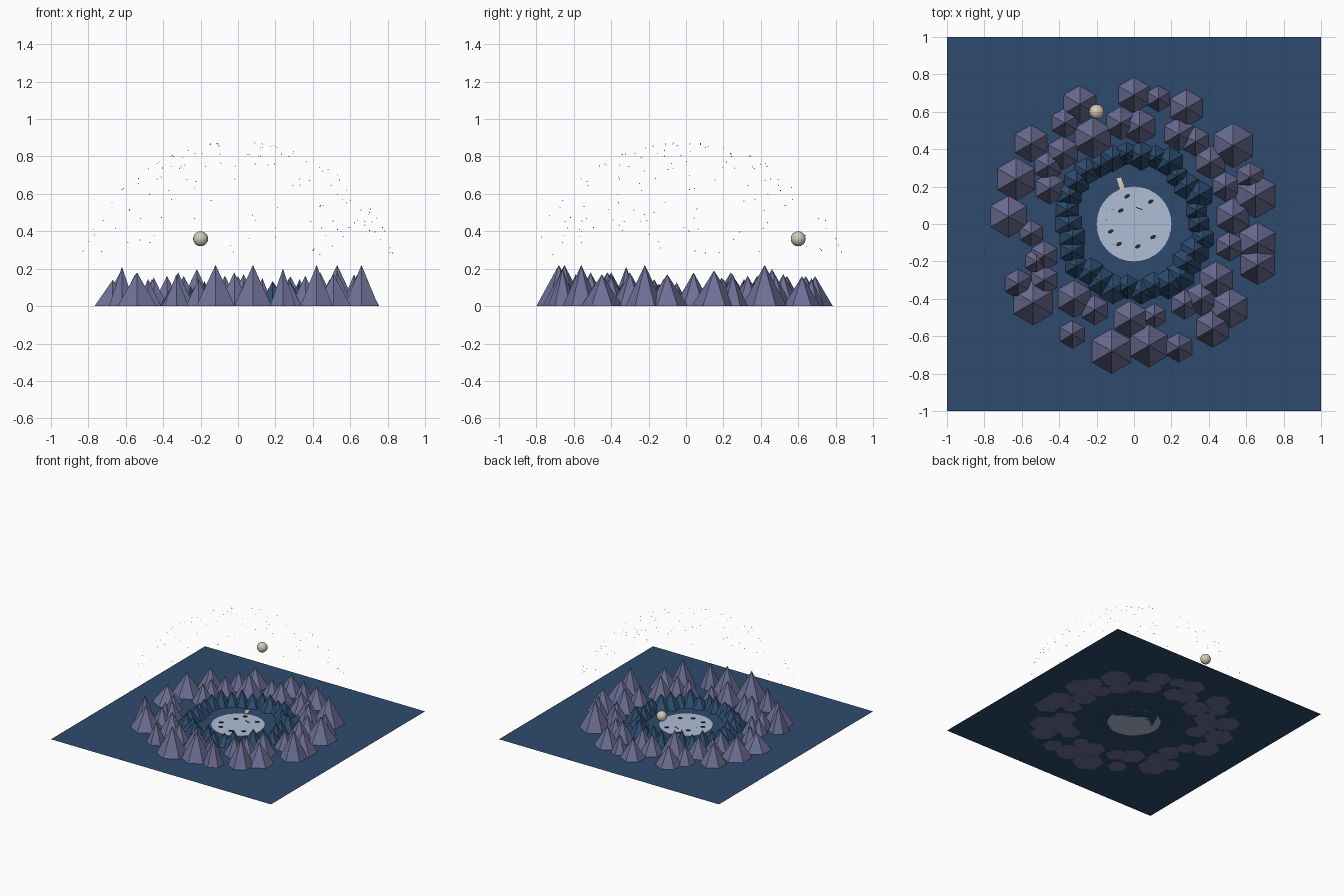
import bpy, bmesh, math, random
from mathutils import Matrix, Vector

if "Cube" in bpy.data.objects:
    bpy.data.objects.remove(bpy.data.objects["Cube"])

random.seed(4)


def material(name, rgb):
    m = bpy.data.materials.new(name)
    m.diffuse_color = (*rgb, 1)
    m.use_nodes = True
    m.node_tree.nodes["Principled BSDF"].inputs["Base Color"].default_value = m.diffuse_color
    return m


GROUND = material("deep_blue", (0.027, 0.070, 0.155))
STONE = material("violet_grey", (0.155, 0.160, 0.305))
FOOTHILL = material("slate_blue", (0.027, 0.076, 0.165))
ICE = material("pale_ice", (0.44, 0.51, 0.68))
CREAM = material("cream", (0.64, 0.60, 0.49))
WOOD = material("light_wood", (0.70, 0.64, 0.52))
LEAF = material("dark_green", (0.012, 0.030, 0.022))


def finish(name, bm, mat):
    me = bpy.data.meshes.new(name)
    bm.to_mesh(me)
    bm.free()
    me.materials.append(mat)
    ob = bpy.data.objects.new(name, me)
    bpy.context.collection.objects.link(ob)
    return ob


def add_cone(bm, x, y, z, r, h, turn=0.0):
    # six-sided peak with a corner pointing along y
    mat = Matrix.Translation((x, y, z + h / 2)) @ Matrix.Rotation(turn, 4, "Z")
    bmesh.ops.create_cone(bm, cap_ends=True, segments=6, radius1=r, radius2=0,
                          depth=h, matrix=mat)


def add_disc(bm, x, y, z, rx, ry, turn, sides, depth):
    mat = (Matrix.Translation((x, y, z)) @ Matrix.Rotation(turn, 4, "Z")
           @ Matrix.Diagonal((rx, ry, 1, 1)))
    bmesh.ops.create_cone(bm, cap_ends=True, segments=sides, radius1=1,
                          radius2=1, depth=depth, matrix=mat)


def add_box(bm, x, y, z, sx, sy, sz, turn):
    mat = (Matrix.Translation((x, y, z)) @ Matrix.Rotation(turn, 4, "Z")
           @ Matrix.Diagonal((sx, sy, sz, 1)))
    bmesh.ops.create_cube(bm, size=1, matrix=mat)


# square ground sheet
bm = bmesh.new()
bmesh.ops.create_grid(bm, x_segments=1, y_segments=1, size=1,
                      matrix=Matrix.Translation((0, 0, 0.001)))
finish("ground", bm, GROUND)

# outer ring of tall peaks: x, y, radius, height
outer = [
    (0, .69, .095, .16), (.13, .67, .07, .15), (.28, .62, .10, .16),
    (.53, .42, .12, .22), (.62, .25, .08, .17), (.65, .15, .12, .19),
    (.66, -.10, .11, .17), (.66, -.22, .105, .22), (.51, -.45, .11, .17),
    (.42, -.56, .10, .22), (.24, -.66, .08, .20), (.08, -.65, .115, .22),
    (-.12, -.68, .12, .22), (-.33, -.59, .075, .17), (-.54, -.42, .12, .18),
    (-.62, -.32, .08, .21), (-.67, .04, .112, .14), (-.63, .24, .115, .18),
    (-.55, .43, .10, .17), (-.29, .64, .10, .16)]
bm = bmesh.new()
for x, y, r, h in outer:
    add_cone(bm, x, y, 0, r, h)
finish("outer_mountains", bm, STONE)

# second ring of peaks: x, y, radius
middle = [
    (-.07, .54, .09), (.03, .52, .095), (-.22, .46, .11), (-.37, .54, .08),
    (-.38, .38, .09), (-.46, .31, .08), (-.45, .19, .085), (.24, .48, .09),
    (.33, .44, .08), (.41, .33, .09), (.49, .20, .08), (.53, .04, .10),
    (.51, -.12, .08), (.44, -.30, .10), (.36, -.40, .09), (.27, -.43, .08),
    (.11, -.49, .065), (-.02, -.51, .10), (-.21, -.46, .08),
    (-.32, -.40, .10), (-.48, -.30, .08), (-.48, -.17, .08),
    (-.55, -.05, .07), (-.52, -.20, .07)]
bm = bmesh.new()
for x, y, r in middle:
    add_cone(bm, x, y, 0, r, 1.8 * r)
finish("inner_mountains", bm, STONE)

# overlapping blue foothills around the pond
bm = bmesh.new()
count = 30
for i in range(count):
    a = 2 * math.pi * i / count
    d = 0.36 + random.uniform(-.025, .025)
    r = random.uniform(.06, .085)
    add_cone(bm, d * math.cos(a), d * math.sin(a), 0.001, r,
             random.uniform(.09, .135))
finish("foothills", bm, FOOTHILL)

# frozen pond
bm = bmesh.new()
add_disc(bm, 0, 0, 0.003, .2, .2, 0, 32, 0.004)
finish("pond", bm, ICE)

# dark leaves lying on the pond
bm = bmesh.new()
for x, y in [(-.037, .148), (-.07, .072), (.09, .12), (-.08, -.107),
             (-.125, -.04), (.102, -.07), (.02, -.12)]:
    add_disc(bm, x, y, 0.007, .017, .010, math.radians(30), 8, 0.006)
add_box(bm, .028, .083, 0.007, .04, .005, .004, math.radians(-20))
finish("pond_leaves", bm, LEAF)

# little jetty on the back shore
bm = bmesh.new()
add_box(bm, -.072, .218, 0.009, .03, .065, .008, math.radians(18))
finish("jetty", bm, WOOD)

# moon
bm = bmesh.new()
bmesh.ops.create_uvsphere(bm, u_segments=16, v_segments=12, radius=.04,
                          matrix=Matrix.Translation((-.2, .6, .36)))
finish("moon", bm, CREAM)

# tiny stars scattered over a dome
bm = bmesh.new()
for i in range(130):
    z = random.uniform(.27, .875)
    a = random.uniform(0, 2 * math.pi)
    d = math.sqrt(max(0, .88 ** 2 - z * z))
    bmesh.ops.create_icosphere(
        bm, subdivisions=1, radius=.003,
        matrix=Matrix.Translation((d * math.cos(a), d * math.sin(a), z)))
finish("stars", bm, CREAM)
